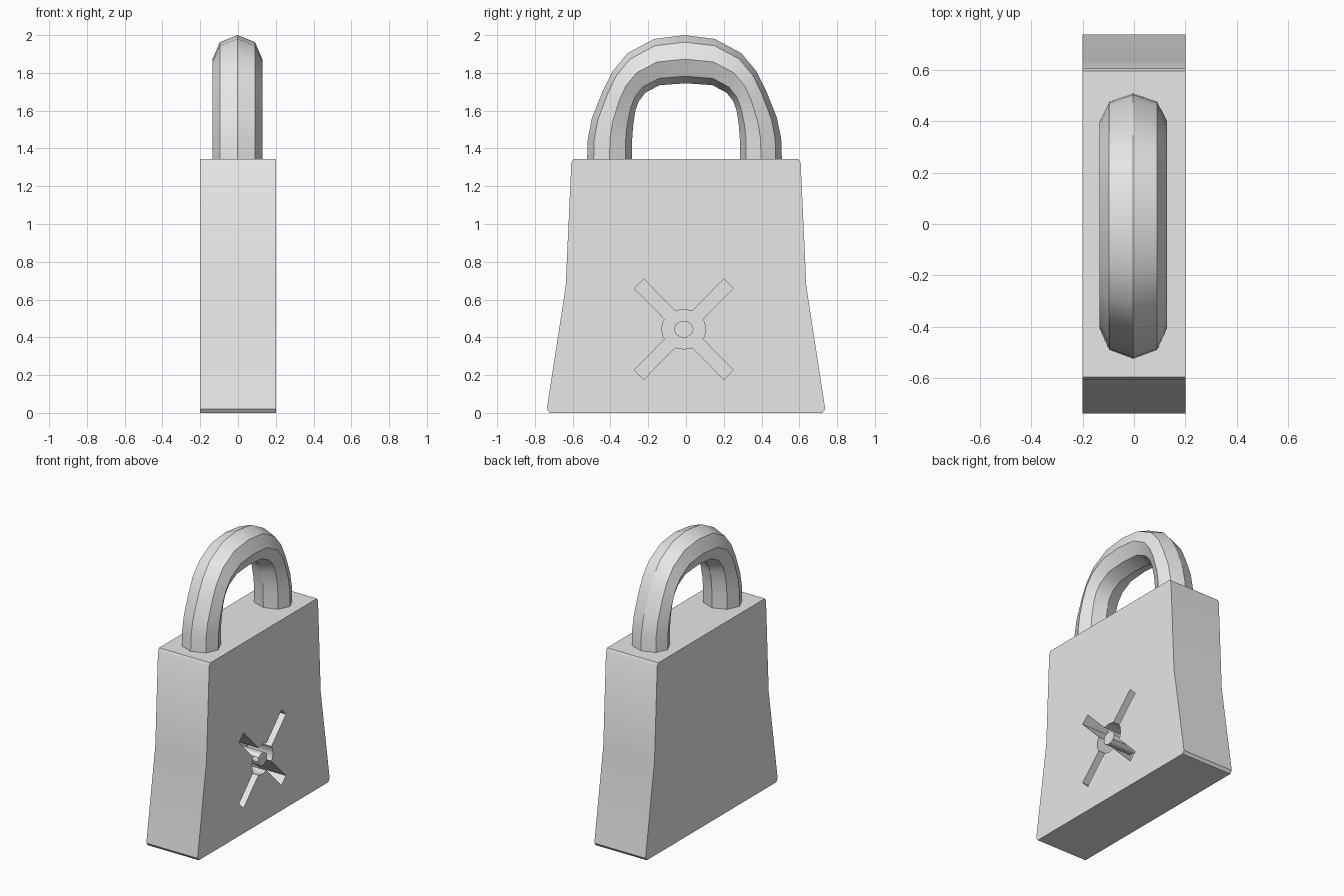
import bpy, bmesh, math
from mathutils import Matrix

if "Cube" in bpy.data.objects:
    bpy.data.objects.remove(bpy.data.objects["Cube"], do_unlink=True)

GREY = (0.8, 0.8, 0.8, 1)
metal = bpy.data.materials.new("grey_metal")
metal.use_nodes = True
metal.diffuse_color = GREY
metal.node_tree.nodes["Principled BSDF"].inputs["Base Color"].default_value = GREY

KEY_Y, KEY_Z, DEPTH = -0.012, 0.443, 0.2   # keyhole centre and recess depth
FACE_X = 0.2


def add_object(name, bm):
    bmesh.ops.recalc_face_normals(bm, faces=bm.faces)
    mesh = bpy.data.meshes.new(name)
    bm.to_mesh(mesh)
    bm.free()
    mesh.materials.append(metal)
    obj = bpy.data.objects.new(name, mesh)
    bpy.context.collection.objects.link(obj)
    return obj


def smooth(obj):
    bpy.ops.object.select_all(action="DESELECT")
    obj.select_set(True)
    bpy.context.view_layer.objects.active = obj
    bpy.ops.object.shade_smooth_by_angle(angle=math.radians(30))


def disc(name, sides, ry, rz, x0, x1):
    """Oval prism along x, centred on the keyhole."""
    bm = bmesh.new()
    bmesh.ops.create_cone(bm, cap_ends=True, segments=sides, radius1=1, radius2=1, depth=1)
    place = (Matrix.Translation(((x0 + x1) / 2, KEY_Y, KEY_Z))
             @ Matrix.Diagonal((x1 - x0, ry, rz, 1))
             @ Matrix.Rotation(math.pi / 2, 4, "Y"))
    bmesh.ops.transform(bm, matrix=place, verts=bm.verts)
    return add_object(name, bm)


def slot(name, angle):
    """Long diagonal box crossing the keyhole centre."""
    bm = bmesh.new()
    bmesh.ops.create_cube(bm, size=1)
    place = (Matrix.Translation((FACE_X, KEY_Y, KEY_Z))
             @ Matrix.Rotation(angle, 4, "X")
             @ Matrix.Diagonal((2 * DEPTH, 0.676, 0.07, 1)))
    bmesh.ops.transform(bm, matrix=place, verts=bm.verts)
    return add_object(name, bm)


# Body: flared side profile extruded across the thickness
half = [(0.722, 0), (0.737, 0.02), (0.637, 0.67), (0.607, 1.325), (0.595, 1.345)]
outline = half + [(-y, z) for y, z in reversed(half)]
bm = bmesh.new()
base = bm.faces.new([bm.verts.new((-FACE_X, y, z)) for y, z in outline])
new = bmesh.ops.extrude_face_region(bm, geom=[base])["geom"]
bmesh.ops.translate(bm, vec=(2 * FACE_X, 0, 0),
                    verts=[v for v in new if isinstance(v, bmesh.types.BMVert)])
if not base.is_valid or len(bm.faces) < len(outline) + 2:
    bm.faces.new([v for v in bm.verts if v.co.x < 0])
body = add_object("lock_body", bm)

# Keyhole recess: round well with two crossing slots
cutters = [disc("well_cutter", 16, 0.117, 0.105, FACE_X - DEPTH, FACE_X + DEPTH),
           slot("slot_cutter_a", math.radians(45.5)),
           slot("slot_cutter_b", math.radians(-45.5))]
for cutter in cutters:
    cutter.hide_render = True
    mod = body.modifiers.new(cutter.name, "BOOLEAN")
    mod.operation, mod.solver, mod.object = "DIFFERENCE", "EXACT", cutter
bpy.context.view_layer.update()
graph = bpy.context.evaluated_depsgraph_get()
cut_mesh = bpy.data.meshes.new_from_object(body.evaluated_get(graph))
body.modifiers.clear()
body.data = cut_mesh
for cutter in cutters:
    bpy.data.objects.remove(cutter, do_unlink=True)
smooth(body)

# Centre pin, flush with the body side
smooth(disc("keyhole_pin", 10, 0.052, 0.046, FACE_X - DEPTH - 0.02, FACE_X))

# Shackle: octagonal section swept between an outer and an inner arch
outer = [(0.517, 1.3), (0.512, 1.45), (0.49, 1.56), (0.43, 1.71), (0.38, 1.81),
         (0.3, 1.905), (0.16, 1.98), (0, 2.0)]
inner = [(0.287, 1.3), (0.285, 1.45), (0.28, 1.52), (0.268, 1.6), (0.25, 1.65),
         (0.215, 1.695), (0.14, 1.735), (0, 1.745)]


def arch(points):
    return [(-y, z) for y, z in points] + list(reversed(points[:-1]))


bm = bmesh.new()
rings = []
for (oy, oz), (iy, iz) in zip(arch(outer), arch(inner)):
    oy -= 0.008
    ring = []
    for k in range(8):
        a = k * math.pi / 4
        t = (1 + math.cos(a)) / 2
        ring.append(bm.verts.new((0.132 * math.sin(a) - 0.003,
                                  iy + (oy - iy) * t, iz + (oz - iz) * t)))
    rings.append(ring)
for r, s in zip(rings, rings[1:]):
    for k in range(8):
        n = (k + 1) % 8
        bm.faces.new((r[k], r[n], s[n], s[k]))
bm.faces.new(rings[0])
bm.faces.new(rings[-1])
smooth(add_object("shackle", bm))
